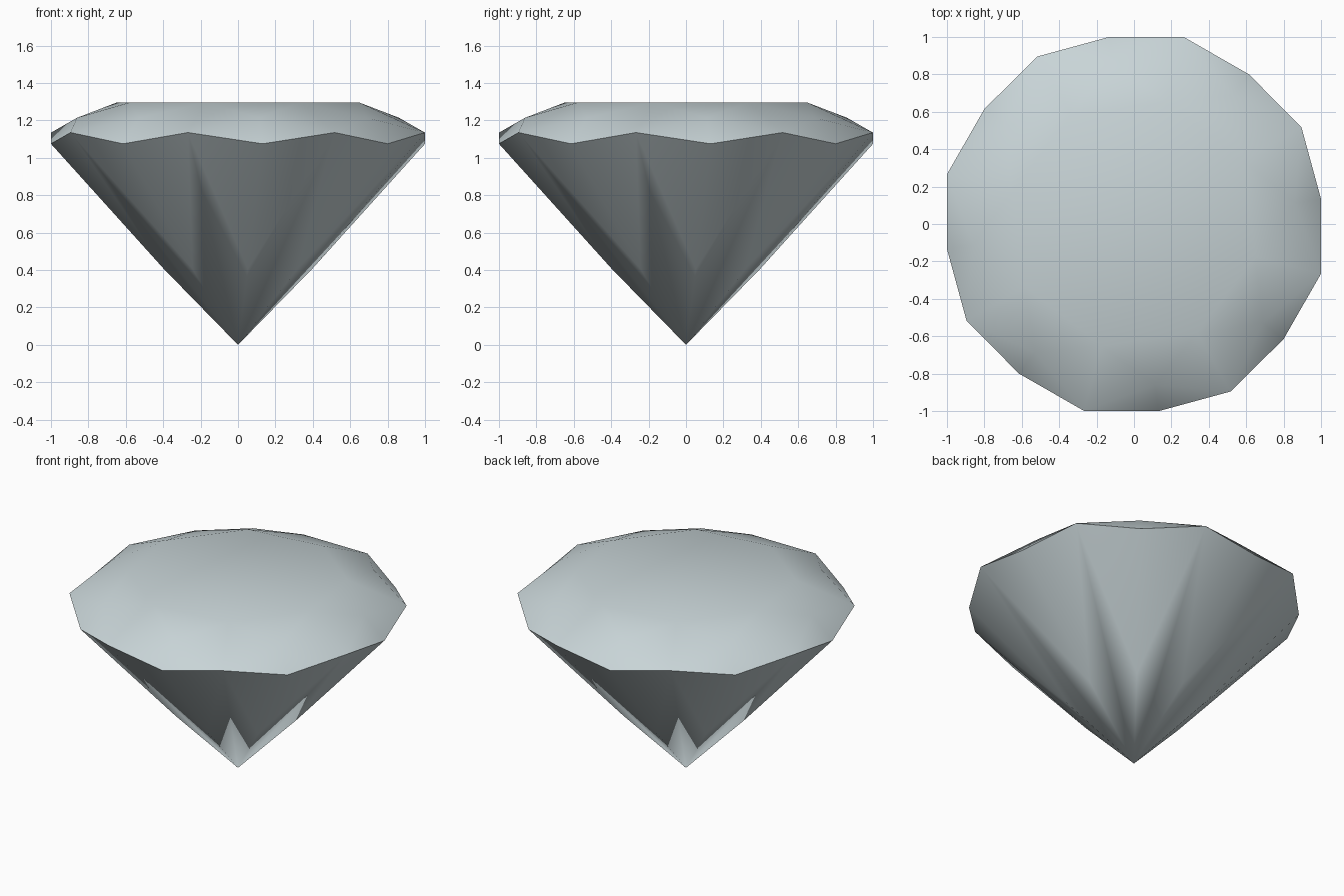
import bpy
import bmesh
import math

cube = bpy.data.objects.get("Cube")
if cube:
    bpy.data.objects.remove(cube, do_unlink=True)

# Pale crystal material
COLOUR = (0.58, 0.66, 0.68, 1.0)
mat = bpy.data.materials.new("pale_crystal")
mat.use_nodes = True
mat.diffuse_color = COLOUR
mat.node_tree.nodes["Principled BSDF"].inputs["Base Color"].default_value = COLOUR

N = 8                  # facet groups around the stone
MAIN, MID = 30.0, 7.5  # angles of the main facets and of the points between them

bm = bmesh.new()


def ring(radius, z, start):
    """Eight evenly turned points at one height."""
    points = []
    for i in range(N):
        a = math.radians(start + i * 360 / N)
        points.append(bm.verts.new((radius * math.cos(a), radius * math.sin(a), z)))
    return points


table = ring(0.673, 1.295, MAIN)
star = ring(0.868, 1.214, MID)
girdle_high = ring(1.034, 1.135, MAIN)
girdle_low = ring(1.009, 1.075, MID)
lower = ring(0.40, 0.406, MID)
culet = bm.verts.new((0, 0, 0))

# Flat table, then crown and pavilion facets around the stone
bm.faces.new(table)
for i in range(N):
    j = (i + 1) % N
    bm.faces.new((table[i], table[i - 1], star[i]))                 # star facet
    bm.faces.new((table[i], star[i], girdle_high[i], star[j]))      # crown main
    bm.faces.new((star[i], girdle_low[i], girdle_high[i]))          # upper girdle pair
    bm.faces.new((star[j], girdle_high[i], girdle_low[j]))
    bm.faces.new((culet, lower[j], girdle_high[i], lower[i]))       # pavilion main
    bm.faces.new((lower[i], girdle_high[i], girdle_low[i]))         # lower girdle pair
    bm.faces.new((lower[j], girdle_low[j], girdle_high[i]))

bmesh.ops.recalc_face_normals(bm, faces=bm.faces)
mesh = bpy.data.meshes.new("cut_gem")
bm.to_mesh(mesh)
bm.free()
mesh.materials.append(mat)
gem = bpy.data.objects.new("cut_gem", mesh)
bpy.context.collection.objects.link(gem)

# Soft facets with a crisp girdle
bpy.ops.object.select_all(action="DESELECT")
gem.select_set(True)
bpy.context.view_layer.objects.active = gem
bpy.ops.object.shade_smooth_by_angle(angle=math.radians(40))
